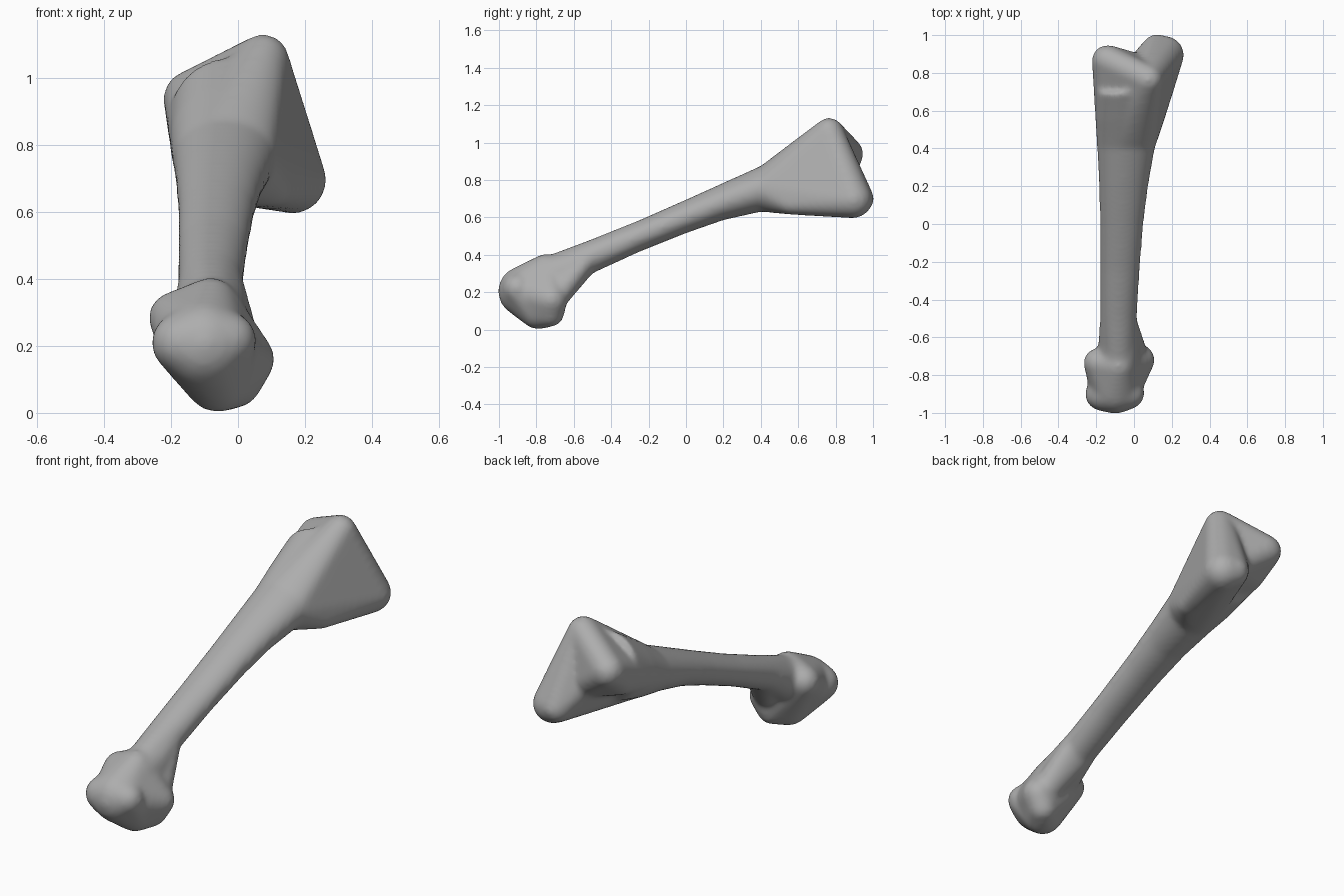
import bpy, bmesh, math
from mathutils import Vector

cube = bpy.data.objects.get("Cube")
if cube:
    bpy.data.objects.remove(cube, do_unlink=True)

bm = bmesh.new()


def ring_points(y, x0, x1, z0, z1, n=32):
    """Oval section of the shaft at one position along its length."""
    return [Vector(((x0 + x1) / 2 + (x1 - x0) / 2 * math.cos(a), y,
                    (z0 + z1) / 2 + (z1 - z0) / 2 * math.sin(a)))
            for a in (2 * math.pi * i / n for i in range(n))]


def hull(balls, extra=()):
    """Add the convex skin stretched around a group of balls."""
    part = bmesh.new()
    for x, y, z, r in balls:
        ball = bmesh.ops.create_icosphere(part, subdivisions=3, radius=r)
        bmesh.ops.translate(part, verts=ball["verts"], vec=(x, y, z))
    for p in extra:
        part.verts.new(p)
    out = bmesh.ops.convex_hull(part, input=part.verts[:])
    loose = {g for g in out["geom_interior"] + out["geom_unused"]
             if isinstance(g, bmesh.types.BMVert)}
    bmesh.ops.delete(part, geom=list(loose), context='VERTS')
    bmesh.ops.recalc_face_normals(part, faces=part.faces[:])
    mesh = bpy.data.meshes.new("part")
    part.to_mesh(mesh)
    part.free()
    bm.from_mesh(mesh)
    bpy.data.meshes.remove(mesh)


# Shaft: y, left and right x, low and high z
sections = [
    (-0.78, -0.19, 0.03, 0.10, 0.39),
    (-0.65, -0.19, 0.03, 0.19, 0.42),
    (-0.50, -0.18, 0.015, 0.30, 0.485),
    (-0.25, -0.18, 0.03, 0.415, 0.585),
    (0.00, -0.18, 0.05, 0.515, 0.695),
    (0.20, -0.185, 0.075, 0.585, 0.785),
    (0.40, -0.195, 0.11, 0.63, 0.875),
    (0.55, -0.205, 0.13, 0.65, 0.975),
    (0.70, -0.205, 0.13, 0.69, 1.07),
]
rings = [ring_points(*s) for s in sections]
loops = [[bm.verts.new(p) for p in r] for r in rings]
n = len(loops[0])
for a, b in zip(loops, loops[1:]):
    for i in range(n):
        j = (i + 1) % n
        bm.faces.new((a[i], a[j], b[j], b[i]))
bm.faces.new(loops[0][::-1])
bm.faces.new(loops[-1])

# Upper head: a crest, a side knob and a low corner joined by two webs
crest = (0.075, 0.765, 1.055, 0.078)
knob = (-0.14, 0.865, 0.94, 0.084)
corner = (0.165, 0.895, 0.695, 0.1)
corner_back = (0.12, 0.925, 0.70, 0.08)
middle = (0.03, 0.82, 0.82, 0.08)
hull([crest, knob, middle, (-0.13, 0.75, 0.85, 0.08)], rings[6])
hull([crest, corner, corner_back, middle, (0.10, 0.56, 0.675, 0.06)], rings[6])

# Lower head: front knuckle and the wider block behind it
base = (-0.06, -0.79, 0.103, 0.102)
front_core = (-0.10, -0.87, 0.205, 0.135)
hull([front_core, base, (-0.17, -0.90, 0.21, 0.09), (-0.025, -0.9, 0.22, 0.08)])
hull([base, front_core, (-0.19, -0.735, 0.285, 0.078), (0.025, -0.72, 0.16, 0.085),
      (-0.08, -0.75, 0.325, 0.08), (-0.005, -0.725, 0.09, 0.075)])
hull([(-0.08, -0.74, 0.31, 0.08), (0.01, -0.71, 0.16, 0.07)], rings[2])

bmesh.ops.recalc_face_normals(bm, faces=bm.faces[:])
mesh = bpy.data.meshes.new("bone")
bm.to_mesh(mesh)
bm.free()
bone = bpy.data.objects.new("bone", mesh)
bpy.context.collection.objects.link(bone)

# Fuse the parts and soften the joins
remesh = bone.modifiers.new("fuse", 'REMESH')
remesh.mode = 'VOXEL'
remesh.voxel_size = 0.013
remesh.use_smooth_shade = True
soften = bone.modifiers.new("soften", 'SMOOTH')
soften.factor = 0.5
soften.iterations = 14

# Material
grey = bpy.data.materials.new("bone grey")
grey.use_nodes = True
colour = (0.42, 0.42, 0.42, 1)
grey.diffuse_color = colour
grey.node_tree.nodes["Principled BSDF"].inputs["Base Color"].default_value = colour
mesh.materials.append(grey)
for poly in mesh.polygons:
    poly.use_smooth = True
